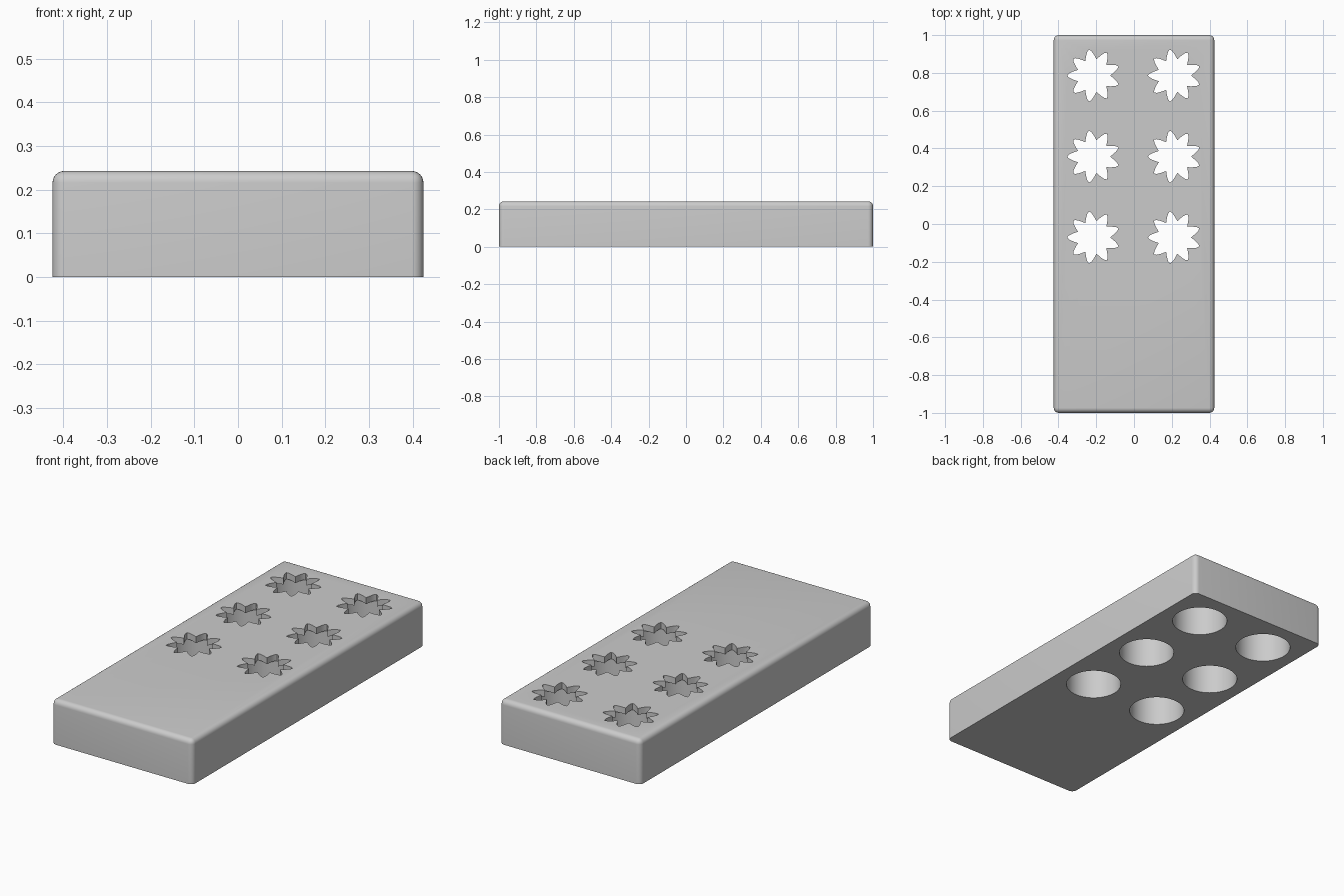
import bpy, bmesh, math

if "Cube" in bpy.data.objects:
    bpy.data.objects.remove(bpy.data.objects["Cube"])

W, L, H = 0.85, 2.0, 0.243          # block size
EDGE = 0.027                        # rounded edge radius
LID = 0.035                         # thickness of the top skin around the flowers
R_TIP, R_VALLEY, PETALS = 0.14, 0.088, 9
CENTRES = [(x, y) for x in (-0.214, 0.214) for y in (0.786, 0.357, -0.071)]

grey = bpy.data.materials.new("light grey")
grey.diffuse_color = (0.6, 0.6, 0.6, 1)
grey.use_nodes = True
grey.node_tree.nodes["Principled BSDF"].inputs["Base Color"].default_value = grey.diffuse_color


def make_object(name, bm):
    bmesh.ops.recalc_face_normals(bm, faces=bm.faces)
    mesh = bpy.data.meshes.new(name)
    bm.to_mesh(mesh)
    bm.free()
    mesh.materials.append(grey)
    ob = bpy.data.objects.new(name, mesh)
    bpy.context.collection.objects.link(ob)
    return ob


def prisms(name, outline, z0, z1):
    """One upright prism of the given outline at every hole centre."""
    bm = bmesh.new()
    for cx, cy in CENTRES:
        base = bm.faces.new([bm.verts.new((cx + x, cy + y, z0)) for x, y in outline])
        top = bmesh.ops.extrude_face_region(bm, geom=[base])["geom"]
        bmesh.ops.translate(bm, vec=(0, 0, z1 - z0),
                            verts=[v for v in top if isinstance(v, bmesh.types.BMVert)])
    ob = make_object(name, bm)
    ob.hide_render = True
    return ob


def polar(r, degrees):
    a = math.radians(degrees)
    return r * math.cos(a), r * math.sin(a)


# Block with rounded top and corner edges, sharp at the bottom
bm = bmesh.new()
bmesh.ops.create_cube(bm, size=1)
bmesh.ops.scale(bm, vec=(W, L, H), verts=bm.verts)
bmesh.ops.translate(bm, vec=(0, 0, H / 2), verts=bm.verts)
edges = [e for e in bm.edges if max(v.co.z for v in e.verts) > H / 2]
bmesh.ops.bevel(bm, geom=edges, offset=EDGE, segments=6, profile=0.5, affect='EDGES')
block = make_object("block", bm)

# Round wells from below
circle = [polar(R_TIP + 0.001, i * 360 / 64) for i in range(64)]
wells = prisms("well_cutter", circle, -0.1, H - LID)

# Flower openings through the top skin, petals with bulging sides
petal = [(0, R_TIP), (4.5, 0.131), (8.5, 0.118), (12.5, 0.106), (16.5, 0.095),
         (20, R_VALLEY), (23.5, 0.095), (27.5, 0.106), (31.5, 0.118), (35.5, 0.131)]
step = 360 / PETALS
flower = [polar(r, 180 + i * step + a) for i in range(PETALS) for a, r in petal]
flowers = prisms("flower_cutter", flower, H - LID - 0.03, H + 0.1)

for cutter in (wells, flowers):
    mod = block.modifiers.new(cutter.name, 'BOOLEAN')
    mod.operation = 'DIFFERENCE'
    mod.solver = 'EXACT'
    mod.object = cutter

# Bake the cuts, drop the cutters, then smooth the rounded parts
block.data = bpy.data.meshes.new_from_object(
    block.evaluated_get(bpy.context.evaluated_depsgraph_get()))
block.modifiers.clear()
for cutter in (wells, flowers):
    bpy.data.objects.remove(cutter)
bpy.context.view_layer.objects.active = block
block.select_set(True)
bpy.ops.object.shade_smooth_by_angle(angle=math.radians(30))
